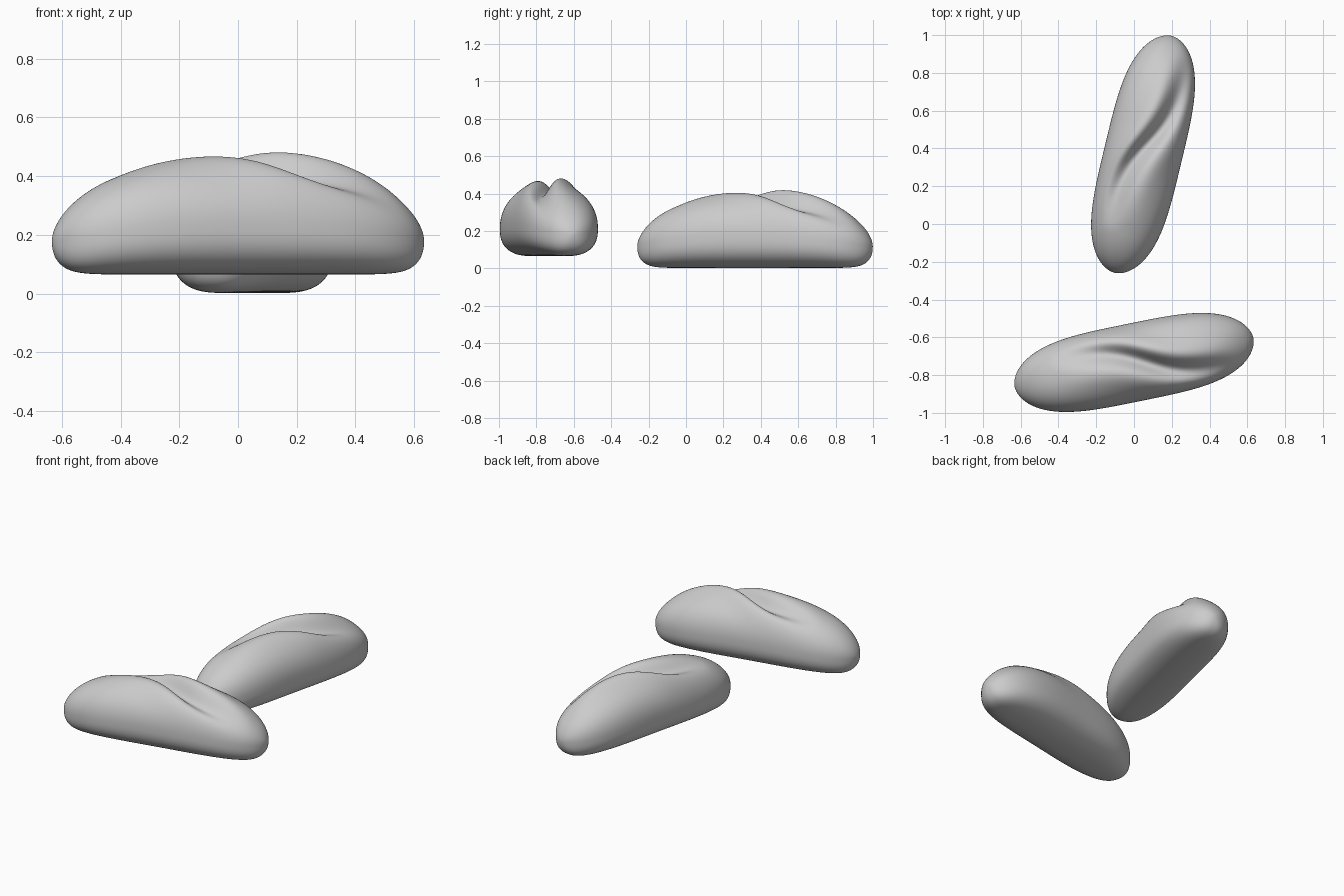
import bpy, bmesh, math

if "Cube" in bpy.data.objects:
    bpy.data.objects.remove(bpy.data.objects["Cube"])

HALF_LEN, HALF_WID = 0.645, 0.207
RINGS, SIDES = 80, 128


def power(v, e):
    return math.copysign(abs(v) ** e, v)


def bump(d, sigma):
    return math.exp(-(d / sigma) ** 2)


def loaf_point(s, a):
    """Point on the loaf: s runs end to end (-1..1), a runs round the section."""
    width = HALF_WID * max(0.0, 1 - abs(s) ** 3.6) ** 0.54
    mid = 0.115 + 0.055 * max(0.0, 1 - s * s)
    top = 0.115 + 0.272 * max(0.0, 1 - abs(s) ** 2.7) ** 0.6
    bottom = 0.115 - 0.115 * max(0.0, 1 - abs(s) ** 14) ** 0.5
    x, c, sn = HALF_LEN * s, math.cos(a), math.sin(a)
    if sn >= 0:
        y = width * power(c, 0.95)
        z = mid + (top - mid) * sn ** 0.92
        # S-shaped diagonal slash in the crust, with a swollen ridge on each side
        d = y - (-0.01 - 0.11 * math.tanh((x - 0.06) / 0.2))
        fade = max(0.0, 1 - ((x - 0.08) / 0.5) ** 2) ** 1.2
        z += sn * fade * (0.038 * bump(d - 0.09, 0.07) + 0.025 * bump(d + 0.12, 0.08)
                          - 0.068 * bump(d, 0.05))
    else:
        y = width * power(c, 0.83)
        z = mid - (mid - bottom) * (-sn) ** 0.76
    return x, y, z


def make_loaf(name, location, angle):
    bm = bmesh.new()
    rings = []
    for i in range(1, RINGS):
        s = -math.cos(math.pi * i / RINGS)
        rings.append([bm.verts.new(loaf_point(s, 2 * math.pi * j / SIDES))
                      for j in range(SIDES)])
    tips = [bm.verts.new((e * HALF_LEN, 0, 0.115)) for e in (-1, 1)]
    for j in range(SIDES):
        n = (j + 1) % SIDES
        for r0, r1 in zip(rings, rings[1:]):
            bm.faces.new((r0[j], r0[n], r1[n], r1[j]))
        bm.faces.new((tips[0], rings[0][n], rings[0][j]))
        bm.faces.new((tips[1], rings[-1][j], rings[-1][n]))
    bmesh.ops.recalc_face_normals(bm, faces=bm.faces)
    for f in bm.faces:
        f.smooth = True
    mesh = bpy.data.meshes.new(name)
    bm.to_mesh(mesh)
    bm.free()
    ob = bpy.data.objects.new(name, mesh)
    ob.location = location
    ob.rotation_euler.z = math.radians(angle)
    bpy.context.collection.objects.link(ob)


make_loaf("front_loaf", (0, -0.733, 0.065), 11.5)
make_loaf("back_loaf", (0.048, 0.369, 0.002), 76.5)
